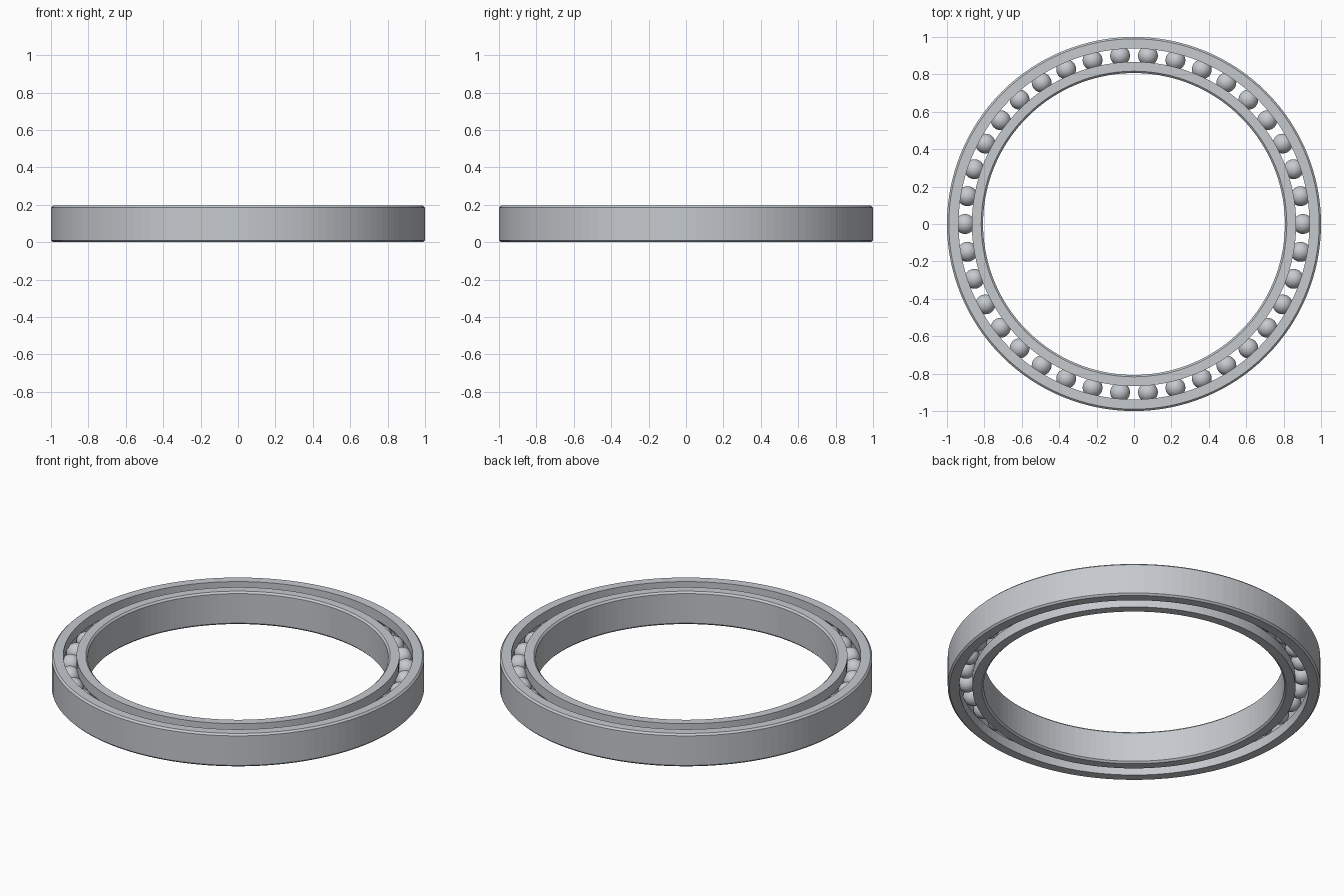
import bpy
import bmesh
import math
from mathutils import Matrix, Vector

cube = bpy.data.objects.get("Cube")
if cube:
    bpy.data.objects.remove(cube, do_unlink=True)

HEIGHT = 0.195
MID = HEIGHT / 2
CHAMFER = 0.01
PITCH = 0.903        # radius of the circle of ball centres
BALL = 0.053
BALL_COUNT = 38
SEGMENTS = 128

steel = bpy.data.materials.new("polished steel")
steel.use_nodes = True
colour = (0.56, 0.585, 0.615, 1)
steel.diffuse_color = colour
steel.node_tree.nodes["Principled BSDF"].inputs["Base Color"].default_value = colour


def add_object(name, bm):
    bmesh.ops.recalc_face_normals(bm, faces=bm.faces)
    mesh = bpy.data.meshes.new(name)
    bm.to_mesh(mesh)
    bm.free()
    mesh.materials.append(steel)
    obj = bpy.data.objects.new(name, mesh)
    bpy.context.collection.objects.link(obj)
    return obj


def race(name, plain, grooved):
    """Lathe a ring: chamfered plain side, ball groove on the other side."""
    inward = math.copysign(CHAMFER, grooved - plain)
    profile = [(grooved, 0), (plain + inward, 0), (plain, CHAMFER),
               (plain, HEIGHT - CHAMFER), (plain + inward, HEIGHT), (grooved, HEIGHT)]
    # Circular raceway that seats the balls
    side = math.copysign(1, plain - grooved)
    half = math.acos(abs(grooved - PITCH) / BALL)
    steps = 10
    for i in range(steps + 1):
        a = half - 2 * half * i / steps
        profile.append((PITCH + side * BALL * math.cos(a), MID + BALL * math.sin(a)))

    bm = bmesh.new()
    verts = [bm.verts.new((r, 0, z)) for r, z in profile]
    edges = [bm.edges.new((v, verts[i - 1])) for i, v in enumerate(verts)]
    bmesh.ops.spin(bm, geom=verts + edges, cent=(0, 0, 0), axis=(0, 0, 1),
                   angle=math.tau, steps=SEGMENTS, use_merge=True)
    bmesh.ops.remove_doubles(bm, verts=bm.verts, dist=0.00001)
    return add_object(name, bm)


# Inner and outer races
race("outer_race", 1.0, 0.938)
race("inner_race", 0.807, 0.867)

# Ring of balls
bm = bmesh.new()
for i in range(BALL_COUNT):
    place = (Matrix.Rotation(math.tau * i / BALL_COUNT, 4, 'Z')
             @ Matrix.Translation(Vector((PITCH, 0, MID))))
    bmesh.ops.create_uvsphere(bm, u_segments=32, v_segments=16, radius=BALL, matrix=place)
for face in bm.faces:
    face.smooth = True
add_object("bearing_balls", bm)
